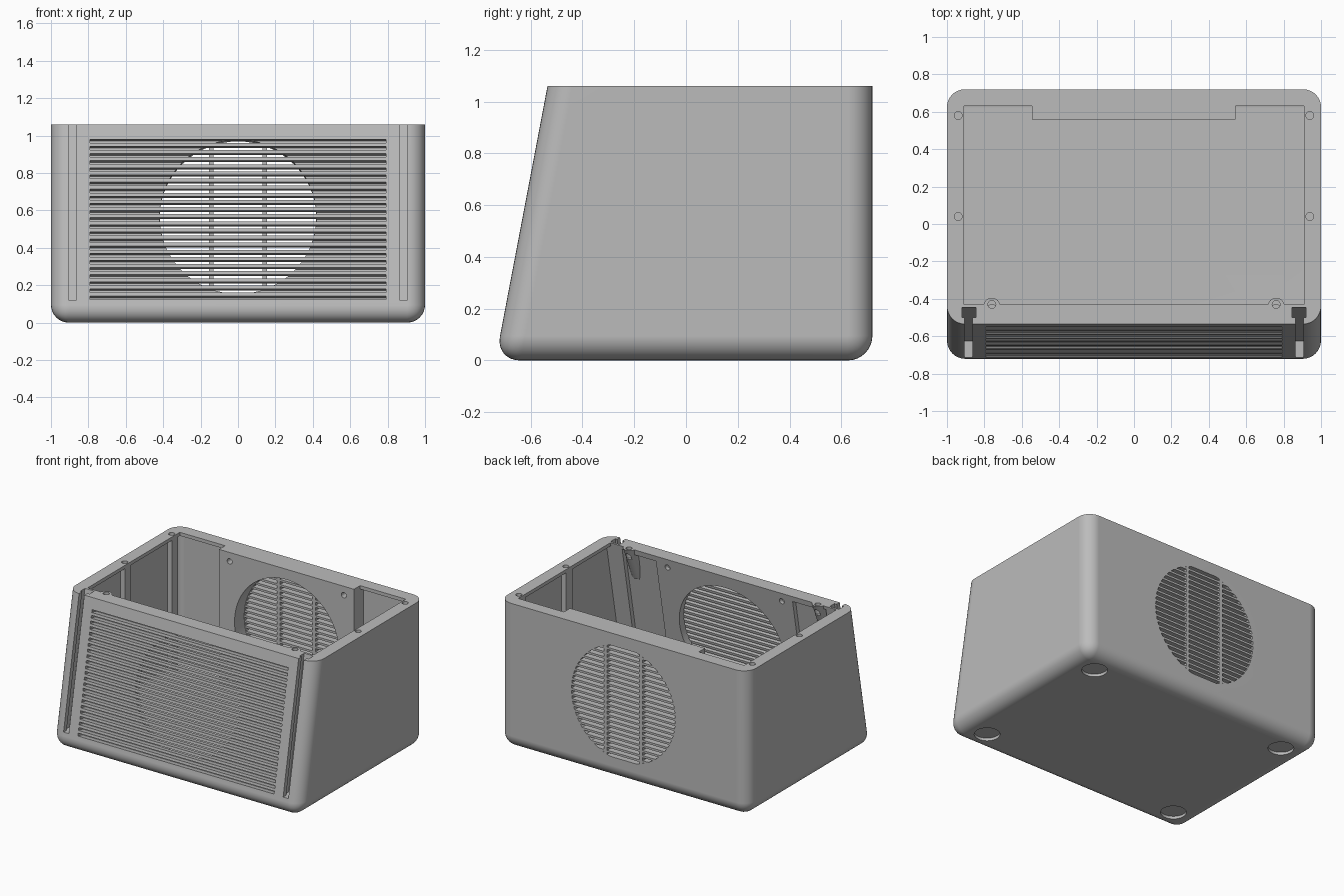
import bpy, bmesh, math
from mathutils import Matrix, Vector

if "Cube" in bpy.data.objects:
    bpy.data.objects.remove(bpy.data.objects["Cube"], do_unlink=True)

TOP = 1.06          # height of the rim
LEAN = 0.19         # backward lean of the front wall
TILT = math.atan(LEAN)
FAN_R = 0.42
FAN_Z = 0.565
SIDES = (-1, 1)

grey = bpy.data.materials.new("warm_grey_plastic")
grey.use_nodes = True
grey.diffuse_color = (0.5, 0.5, 0.5, 1)
grey.node_tree.nodes["Principled BSDF"].inputs["Base Color"].default_value = (0.5, 0.5, 0.5, 1)


def front_y(z):
    return -0.535 - (TOP - z) * LEAN


def finish(name, bm):
    bmesh.ops.recalc_face_normals(bm, faces=bm.faces)
    mesh = bpy.data.meshes.new(name)
    bm.to_mesh(mesh)
    bm.free()
    mesh.materials.append(grey)
    obj = bpy.data.objects.new(name, mesh)
    bpy.context.collection.objects.link(obj)
    return obj


def block(name, x, y, z, lean=(False, False), radius=0):
    """Box from ranges; a leaning y side is given at rim height and follows the front slope."""
    bm = bmesh.new()
    bmesh.ops.create_cube(bm, size=1)
    for v in bm.verts:
        right, back, up = (c > 0 for c in v.co)
        height = z[up]
        shift = (height - TOP) * LEAN if lean[back] else 0
        v.co = (sorted(x)[right], y[back] + shift, height)
    if radius:
        edges = [e for e in bm.edges if min(v.co.z for v in e.verts) < z[0] + 0.001]
        bmesh.ops.bevel(bm, geom=edges, offset=radius, segments=8, profile=0.5,
                        affect='EDGES', clamp_overlap=True)
    return finish(name, bm)


def rod(name, centre, radius, length, axis='Z', sides=24, tilt=0):
    bm = bmesh.new()
    bmesh.ops.create_cone(bm, cap_ends=True, segments=sides, radius1=radius,
                          radius2=radius, depth=length)
    turn = Matrix.Rotation(-tilt, 4, 'X')
    if axis == 'Y':
        turn = turn @ Matrix.Rotation(math.pi / 2, 4, 'X')
    bmesh.ops.transform(bm, matrix=Matrix.Translation(centre) @ turn, verts=bm.verts)
    return finish(name, bm)


def slats(name, boxes, tilt=0):
    """Many separate thin boxes in one mesh, each a (centre, size) pair."""
    bm = bmesh.new()
    for centre, size in boxes:
        m = Matrix.Translation(centre) @ Matrix.Rotation(-tilt, 4, 'X') @ Matrix.Diagonal((*size, 1))
        bmesh.ops.create_cube(bm, size=1, matrix=m)
    return finish(name, bm)


def combine(target, cutter, operation='DIFFERENCE', keep=False):
    mod = target.modifiers.new("cut", 'BOOLEAN')
    mod.solver = 'EXACT'
    mod.operation = operation
    mod.object = cutter
    bpy.context.view_layer.objects.active = target
    bpy.ops.object.modifier_apply(modifier=mod.name)
    if not keep:
        bpy.data.objects.remove(cutter, do_unlink=True)


def screw_boss(s):
    """Round lug behind the front wall that tapers down into the slope."""
    boss = rod("screw_boss", (s * 0.76, -0.418, 0.96), 0.045, 0.3)
    for v in boss.data.vertices:
        if v.co.z < 0.96:
            v.co.y -= 0.13
    return boss


# Outer body with a leaning front, rounded upright and bottom edges
shell = block("enclosure_shell", (-1, 1), (-0.535, 0.72), (0, TOP), (True, False), 0.095)

# Hollow interior, leaving pads, rail housings, posts and lugs standing
cavity = block("cavity", (-0.95, 0.95), (-0.465, 0.67), (0.06, 1.035), (True, False), 0.05)
opening = block("rim_opening", (-0.91, 0.91), (-0.43, 0.63), (1.02, 1.3), (True, False))
back_pad = block("back_pad", (-0.545, 0.542), (0.56, 0.9), (-0.1, 1.5))
combine(cavity, back_pad, keep=True)
combine(opening, back_pad)
combine(cavity, block("front_pad", (-0.55, 0.55), (-0.7, -0.432), (-0.1, 1.5), (True, True)))
for s in SIDES:
    combine(cavity, block("rail_housing", (s * 0.82, s * 1.1), (-0.7, -0.432), (-0.1, 1.5), (True, True)))
    for y in (0.04, 0.58):
        combine(cavity, block("side_post", (s * 0.912, s * 1.1), (y - 0.035, y + 0.035), (-0.1, 1.5)))
    boss = screw_boss(s)
    combine(cavity, boss, keep=True)
    combine(opening, boss)
combine(shell, cavity)
combine(shell, opening)

# Round recesses behind both grilles
inward = Vector((0, math.cos(TILT), -math.sin(TILT)))
front_centre = Vector((0, front_y(FAN_Z + 0.01), FAN_Z + 0.01))
combine(shell, rod("front_recess", front_centre + inward * 0.145, FAN_R, 0.2, 'Y', 64, TILT))
combine(shell, rod("back_recess", (0, 0.57, FAN_Z), FAN_R, 0.2, 'Y', 64))

# Full-width louvre grooves on the front
rows = 23
grooves = [((0, front_y(z), z), (1.58, 0.1, 0.02))
           for z in (0.132 + i * 0.838 / (rows - 1) for i in range(rows))]
combine(shell, slats("front_grooves", grooves, TILT))

# Round slotted grille on the back, divided by two upright bars
spans = ((-0.3, 0.29), (0, 0.26), (0.3, 0.29))
slots = [((x, 0.7, FAN_Z + (i - 10.5) * 0.0375), (w, 0.12, 0.022))
         for i in range(22) for x, w in spans]
back_slots = slats("back_slots", slots)
combine(back_slots, rod("grille_outline", (0, 0.7, FAN_Z), FAN_R - 0.002, 0.3, 'Y', 64), 'INTERSECT')
combine(shell, back_slots)

for s in SIDES:
    # T-shaped rail slots in the front
    combine(shell, block("rail_head", (s * 0.845, s * 0.92), (-0.5, -0.446), (0.12, 1.3), (True, True)))
    combine(shell, block("rail_neck", (s * 0.863, s * 0.905), (-0.65, -0.48), (0.12, 1.3), (True, True)))
    # Screw holes in the rim and lugs
    for x, y in ((0.94, 0.04), (0.94, 0.58), (0.76, -0.43)):
        combine(shell, rod("rim_hole", (s * x, y, TOP), 0.021, 0.16))
    # Mounting holes around each round recess
    for z in (FAN_Z - 0.43, FAN_Z + 0.43):
        combine(shell, rod("back_mount_hole", (s * 0.46, 0.56, z), 0.02, 0.1, 'Y'))
        combine(shell, rod("front_mount_hole", (s * 0.46, front_y(z) + 0.105, z), 0.02, 0.07, 'Y'))
    # Shallow foot recesses underneath
    for y in (-0.55, 0.55):
        combine(shell, rod("foot_recess", (s * 0.8, y, 0), 0.085, 0.04, sides=40))

# Smooth the rounded edges, keep the flats flat
bpy.ops.object.select_all(action='DESELECT')
shell.select_set(True)
bpy.context.view_layer.objects.active = shell
bpy.ops.object.shade_smooth_by_angle(angle=math.radians(30))
weighted = shell.modifiers.new("flat_faces", 'WEIGHTED_NORMAL')
weighted.keep_sharp = True
